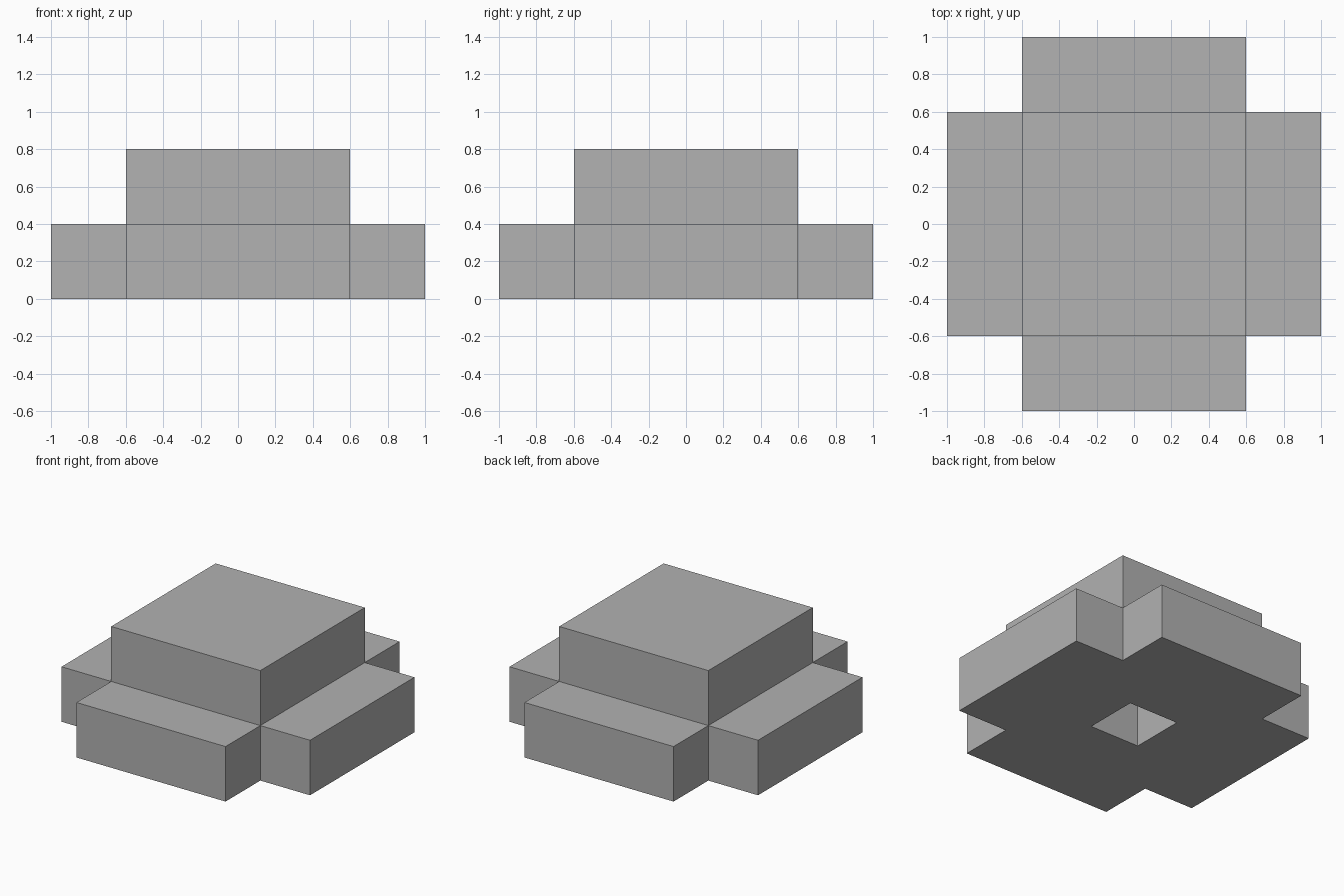
import bpy
import bmesh
from math import radians
from mathutils import Vector

cube = bpy.data.objects.get("Cube")
if cube:
    bpy.data.objects.remove(cube, do_unlink=True)

UNIT = 0.4  # edge of one building cell

# Plain grey material
grey = bpy.data.materials.new("plain_grey")
grey.use_nodes = True
colour = (0.445, 0.445, 0.445, 1.0)
grey.diffuse_color = colour
grey.node_tree.nodes["Principled BSDF"].inputs["Base Color"].default_value = colour

# Lower layer: wide cross with an open centre; upper layer: square cap
span = range(-2, 3)
cells = {(x, y, 0) for x in span for y in span
         if abs(x) + abs(y) < 4 and (x, y) != (0, 0)}
cells |= {(x, y, 1) for x in range(-1, 2) for y in range(-1, 2)}

# Skin only the exposed sides of the cells
bm = bmesh.new()
for cell in cells:
    centre = Vector(cell) + Vector((0, 0, 0.5))
    for axis in range(3):
        for sign in (-1, 1):
            normal = Vector((0, 0, 0))
            normal[axis] = sign
            if tuple(int(c + n) for c, n in zip(cell, normal)) in cells:
                continue
            u = Vector((0, 0, 0))
            u[(axis + 1) % 3] = 0.5
            v = normal.cross(u)
            middle = centre + normal / 2
            corners = (middle - u - v, middle + u - v, middle + u + v, middle - u + v)
            bm.faces.new([bm.verts.new(c * UNIT) for c in corners])

# Weld the skin and merge coplanar faces
bmesh.ops.remove_doubles(bm, verts=bm.verts[:], dist=0.001)
bmesh.ops.dissolve_limit(bm, angle_limit=radians(1),
                         verts=bm.verts[:], edges=bm.edges[:])

mesh = bpy.data.meshes.new("stepped_block")
bm.to_mesh(mesh)
bm.free()
mesh.materials.append(grey)
block = bpy.data.objects.new("stepped_block", mesh)
bpy.context.collection.objects.link(block)
